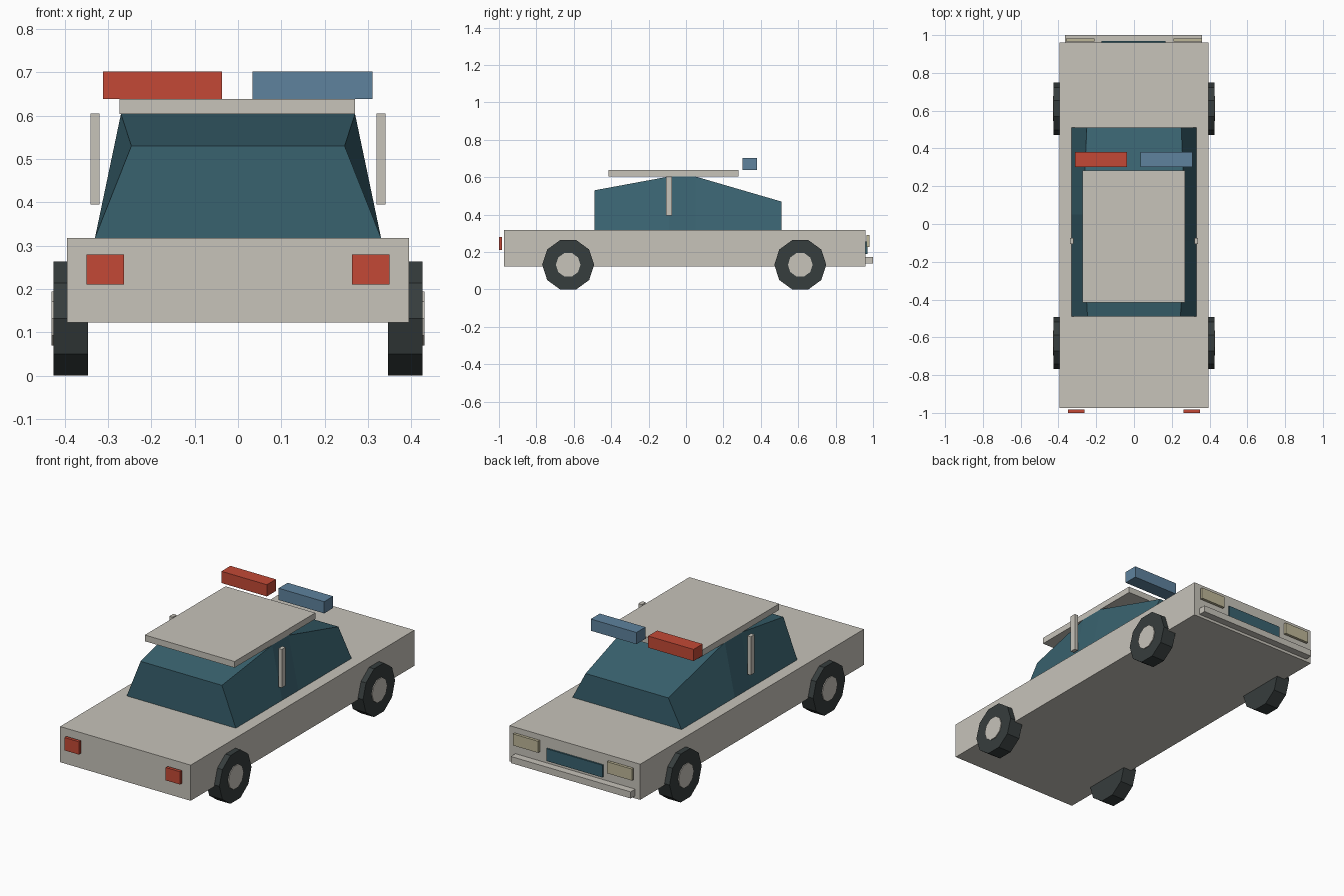
import bpy, bmesh, math
from mathutils import Matrix

if "Cube" in bpy.data.objects:
    bpy.data.objects.remove(bpy.data.objects["Cube"])


def paint(name, r, g, b):
    """Flat material from 0-255 display values."""
    def lin(c):
        c /= 255
        return c / 12.92 if c <= 0.04045 else ((c + 0.055) / 1.055) ** 2.4
    m = bpy.data.materials.new(name)
    m.diffuse_color = (lin(r), lin(g), lin(b), 1)
    m.use_nodes = True
    m.node_tree.nodes["Principled BSDF"].inputs["Base Color"].default_value = m.diffuse_color
    return m


BEIGE = paint("beige_paint", 199, 195, 186)
GLASS = paint("dark_teal_glass", 57, 98, 111)
RED = paint("red_light", 195, 73, 54)
BLUE = paint("blue_light", 94, 130, 157)
TYRE = paint("black_rubber", 54, 61, 61)
LAMP = paint("cream_lamp", 190, 183, 152)


def finish(name, bm, mat):
    bmesh.ops.recalc_face_normals(bm, faces=bm.faces)
    mesh = bpy.data.meshes.new(name)
    bm.to_mesh(mesh)
    bm.free()
    mesh.materials.append(mat)
    obj = bpy.data.objects.new(name, mesh)
    bpy.context.collection.objects.link(obj)
    return obj


def box(name, x, y, z, mat):
    """Box given by its (min, max) on each axis."""
    bm = bmesh.new()
    bmesh.ops.create_cube(bm, size=1)
    for v in bm.verts:
        v.co = [(a + b) / 2 + c * (b - a) for (a, b), c in zip((x, y, z), v.co)]
    return finish(name, bm, mat)


def disc(name, x, y, z, radius, width, mat):
    """Ten-sided cylinder along x, with a flat side at the bottom."""
    bm = bmesh.new()
    rot = (Matrix.Translation((x, y, z)) @ Matrix.Rotation(math.pi / 2, 4, 'Y'))
    bmesh.ops.create_cone(bm, cap_ends=True, segments=10, radius1=radius,
                          radius2=radius, depth=width, matrix=rot)
    # point a corner straight along y so that top and bottom are flat
    ang = max((math.atan2(v.co.z - z, v.co.y - y) for v in bm.verts))
    bmesh.ops.rotate(bm, verts=bm.verts, cent=(x, y, z),
                     matrix=Matrix.Rotation(-ang, 3, 'X'))
    return finish(name, bm, mat)


# Body slab
box("body", (-0.395, 0.395), (-0.973, 0.96), (0.123, 0.318), BEIGE)

# Glass cabin lofted through cross-sections: y, top height, top half width
sections = [(-0.49, 0.53, 0.246), (-0.09, 0.604, 0.27),
            (0.05, 0.604, 0.27), (0.51, 0.47, 0.25)]
bm = bmesh.new()
rings = [[bm.verts.new(p) for p in ((-0.33, y, 0.318), (-w, y, h),
                                    (w, y, h), (0.33, y, 0.318))]
         for y, h, w in sections]
for a, b in zip(rings, rings[1:]):
    for i in range(4):
        j = (i + 1) % 4
        bm.faces.new((a[i], a[j], b[j], b[i]))
bm.faces.new(rings[0])
bm.faces.new(rings[-1])
finish("cabin_glass", bm, GLASS)

# Roof plate and roof lights
box("roof", (-0.273, 0.27), (-0.415, 0.282), (0.604, 0.638), BEIGE)
box("roof_light_red", (-0.312, -0.037), (0.302, 0.38), (0.638, 0.702), RED)
box("roof_light_blue", (0.034, 0.31), (0.302, 0.38), (0.638, 0.702), BLUE)

# Grille and bumper
box("grille", (-0.173, 0.166), (0.961, 0.97), (0.19, 0.257), GLASS)
box("bumper", (-0.365, 0.36), (0.96, 1.0), (0.138, 0.174), BEIGE)

# Mirrored parts
for side, s in (("left", -1), ("right", 1)):
    def span(a, b):
        return tuple(sorted((s * a, s * b)))
    box(f"pillar_{side}", span(0.319, 0.34), (-0.107, -0.074), (0.395, 0.605), BEIGE)
    box(f"tail_light_{side}", span(0.263, 0.35), (-1.0, -0.983), (0.21, 0.28), RED)
    box(f"headlight_{side}", span(0.208, 0.36), (0.966, 0.981), (0.227, 0.29), LAMP)
    for end, y in (("front", -0.63), ("rear", 0.611)):
        disc(f"tyre_{end}_{side}", s * 0.3855, y, 0.132, 0.1388, 0.08, TYRE)
        disc(f"hub_{end}_{side}", s * 0.415, y, 0.132, 0.066, 0.03, BEIGE)
